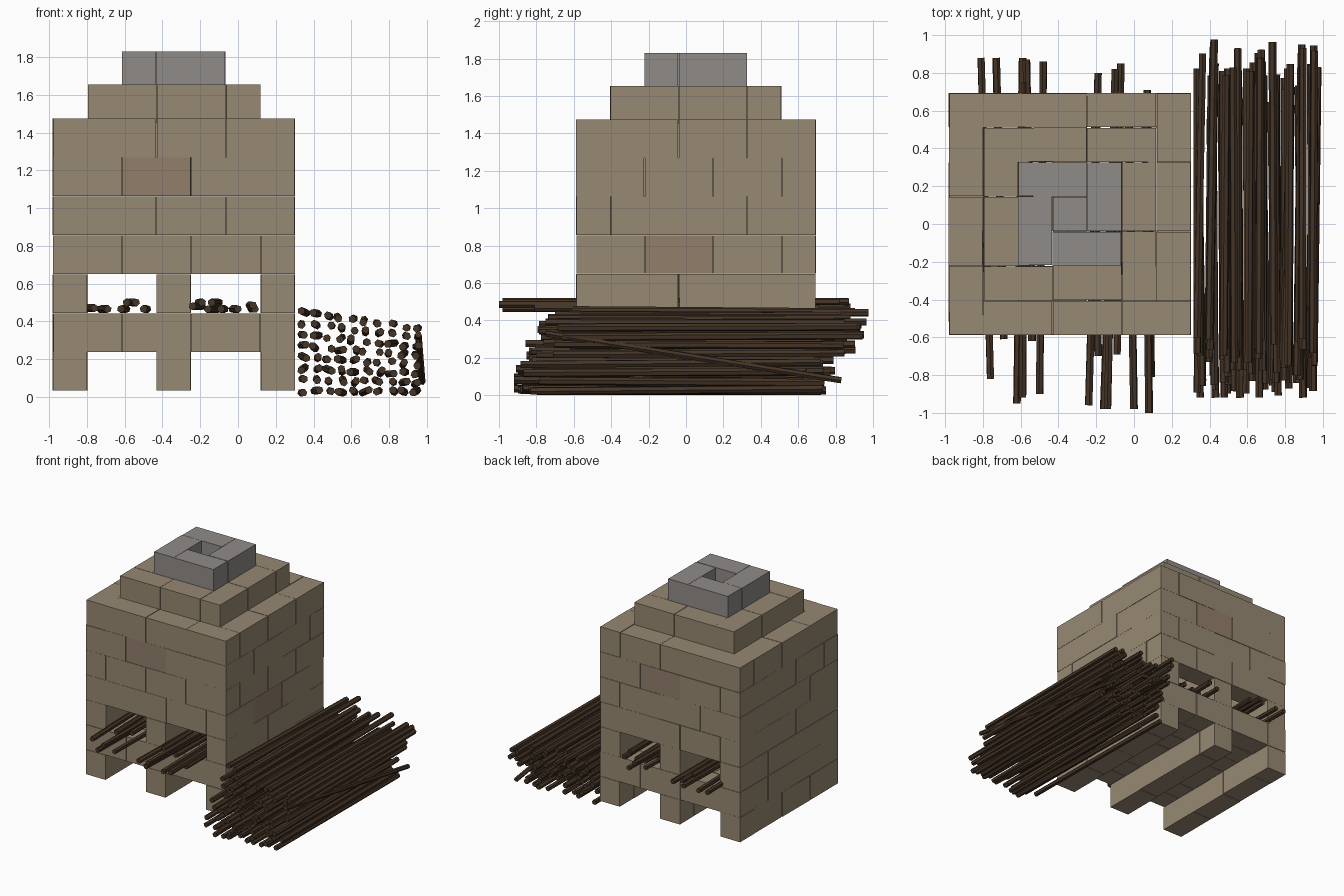
import bpy, bmesh, random
from mathutils import Vector, Matrix

if "Cube" in bpy.data.objects:
    bpy.data.objects.remove(bpy.data.objects["Cube"])

random.seed(4)
L, W = 0.3665, 0.183          # brick length and depth
CX, CY = -0.34, 0.053         # kiln centre
ROWS = [0.033, 0.238, 0.443, 0.65, 0.856, 1.062, 1.268, 1.475, 1.655, 1.83]


def material(name, rgb):
    m = bpy.data.materials.new(name)
    m.diffuse_color = (*rgb, 1)
    m.use_nodes = True
    m.node_tree.nodes["Principled BSDF"].inputs["Base Color"].default_value = m.diffuse_color
    return m


TAN = material("tan_brick", (0.31, 0.25, 0.17))
RED = material("reddish_brick", (0.29, 0.21, 0.145))
GREY = material("grey_brick", (0.28, 0.26, 0.25))
WOOD = material("dark_wood", (0.06, 0.035, 0.02))


def finish(bm, name, mats):
    me = bpy.data.meshes.new(name)
    bm.to_mesh(me)
    bm.free()
    for m in mats:
        me.materials.append(m)
    ob = bpy.data.objects.new(name, me)
    bpy.context.collection.objects.link(ob)
    return ob


def brick(bm, x0, x1, y0, y1, z0, z1, mat=0):
    j = lambda: random.uniform(-0.002, 0.002)
    g = 0.003
    c = Vector(((x0 + x1) / 2 + j(), (y0 + y1) / 2 + j(), (z0 + z1) / 2))
    s = Matrix.Diagonal((x1 - x0 - g, y1 - y0 - g, z1 - z0 - g / 2, 1))
    r = Matrix.Rotation(random.uniform(-0.003, 0.003), 4, 'Z')
    vs = bmesh.ops.create_cube(bm, size=1, matrix=Matrix.Translation(c) @ r @ s)["verts"]
    for f in {f for v in vs for f in v.link_faces}:
        f.material_index = mat


def course(bm, n, z0, z1, flip, red=()):
    """Pinwheel ring, n bricks plus one brick end on each side."""
    h = (n * L + W) / 2
    for side in range(4):
        for i in range(n):
            # front strip, then turned a quarter at a time
            a = -h + i * L if flip else h - (i + 1) * L
            u0, u1, v0, v1 = a, a + L, -h, -h + W
            for _ in range(side):
                u0, u1, v0, v1 = -v1, -v0, u0, u1
            brick(bm, CX + u0, CX + u1, CY + v0, CY + v1, z0, z1, int((side, i) in red))


def piers(bm, z0, z1, flip):
    """Three parallel walls running front to back."""
    h = (3 * L + W) / 2
    sizes = [L, L, L, W] if flip else [W, L, L, L]
    for k in (-1, 0, 1):
        x = CX + k * (h - W / 2)
        y = CY - h
        for s in sizes:
            brick(bm, x - W / 2, x + W / 2, y, y + s, z0, z1)
            y += s


# base legs
bm = bmesh.new()
piers(bm, ROWS[0], ROWS[1], True)
finish(bm, "base_legs", [TAN])

# firebox floor: ring with filled middle
bm = bmesh.new()
course(bm, 3, ROWS[1], ROWS[2], True)
h = (2 * L + W) / 2
for r in range(5):
    x = CX - h
    for s in ([L, L, W] if r % 2 else [W, L, L]):
        brick(bm, x, x + s, CY - h + r * W, CY - h + (r + 1) * W, ROWS[1], ROWS[2])
        x += s
finish(bm, "firebox_floor", [TAN])

# piers either side of the fire openings
bm = bmesh.new()
piers(bm, ROWS[2], ROWS[3], False)
finish(bm, "firebox_piers", [TAN])

# chamber walls, alternating bond
bm = bmesh.new()
course(bm, 3, ROWS[3], ROWS[4], True, {(1, 1)})
course(bm, 3, ROWS[4], ROWS[5], False)
course(bm, 3, ROWS[5], ROWS[6], True, {(0, 1), (2, 1)})
course(bm, 3, ROWS[6], ROWS[7], False)
finish(bm, "chamber_walls", [TAN, RED])

# stepped roof
bm = bmesh.new()
course(bm, 2, ROWS[7] - 0.025, ROWS[8], True)
finish(bm, "roof_step", [TAN])

# chimney ring and the plug at the bottom of its hole
bm = bmesh.new()
course(bm, 1, ROWS[8] - 0.025, ROWS[9], False)
brick(bm, CX - W / 2, CX + W / 2, CY - W / 2, CY + W / 2, ROWS[7], ROWS[8])
finish(bm, "chimney", [GREY])


def stick(bm, a, b, r=0.021):
    a, b = Vector(a), Vector(b)
    d = b - a
    m = (Matrix.Translation((a + b) / 2) @ d.to_track_quat('Z', 'Y').to_matrix().to_4x4()
         @ Matrix.Rotation(random.uniform(0, 1), 4, 'Z'))
    bmesh.ops.create_cone(bm, cap_ends=True, segments=6, radius1=r, radius2=r,
                          depth=d.length, matrix=m)


# fuel sticks in both openings: front x, y then back x, y, height
FUEL = [(-.76, -.82, -.81, .88, .47), (-.69, -.61, -.73, .88, .465), (-.62, -.95, -.59, .88, .465),
        (-.59, -.92, -.58, .75, .50), (-.50, -.90, -.48, .86, .465), (-.54, -.62, -.57, .87, .50),
        (-.24, -.96, -.19, .80, .48), (-.19, -.70, -.21, .65, .50), (-.16, -.98, -.10, .68, .465),
        (-.14, -.98, -.10, .82, .50), (-.09, -.69, -.07, .85, .465), (0, -.98, -.03, .69, .465),
        (.08, -1, .06, .65, .485), (.09, -.81, .07, .71, .465)]
bm = bmesh.new()
for x0, y0, x1, y1, z in FUEL:
    stick(bm, (x0, y0, z), (x1, y1, z))
finish(bm, "fuel_sticks", [WOOD])

# woodpile: rows of sticks lower on the right, upper rows pushed back
bm = bmesh.new()
for row in range(8):
    for col in range(10):
        t = col / 9
        x = 0.345 + 0.6 * t
        z = 0.028 + row * (0.060 - 0.012 * t)
        y = -0.12 + 0.035 * row + random.uniform(-0.09, 0.09)
        k = random.uniform(0.74, 0.81)
        y0, y1 = max(y - k, -0.92), min(y + k, 0.99)
        w = lambda s: random.uniform(-s, s)
        xs = [min(max(x + w(0.02), 0.335), 0.955) for _ in range(2)]
        zs = [max(z + w(0.01), 0.022) for _ in range(2)]
        stick(bm, (xs[0], y0, zs[0]), (xs[1], y1, zs[1]))
# loose stick leaning across the side
stick(bm, (0.955, -0.75, 0.33), (0.975, 0.83, 0.08), 0.018)
finish(bm, "woodpile", [WOOD])
